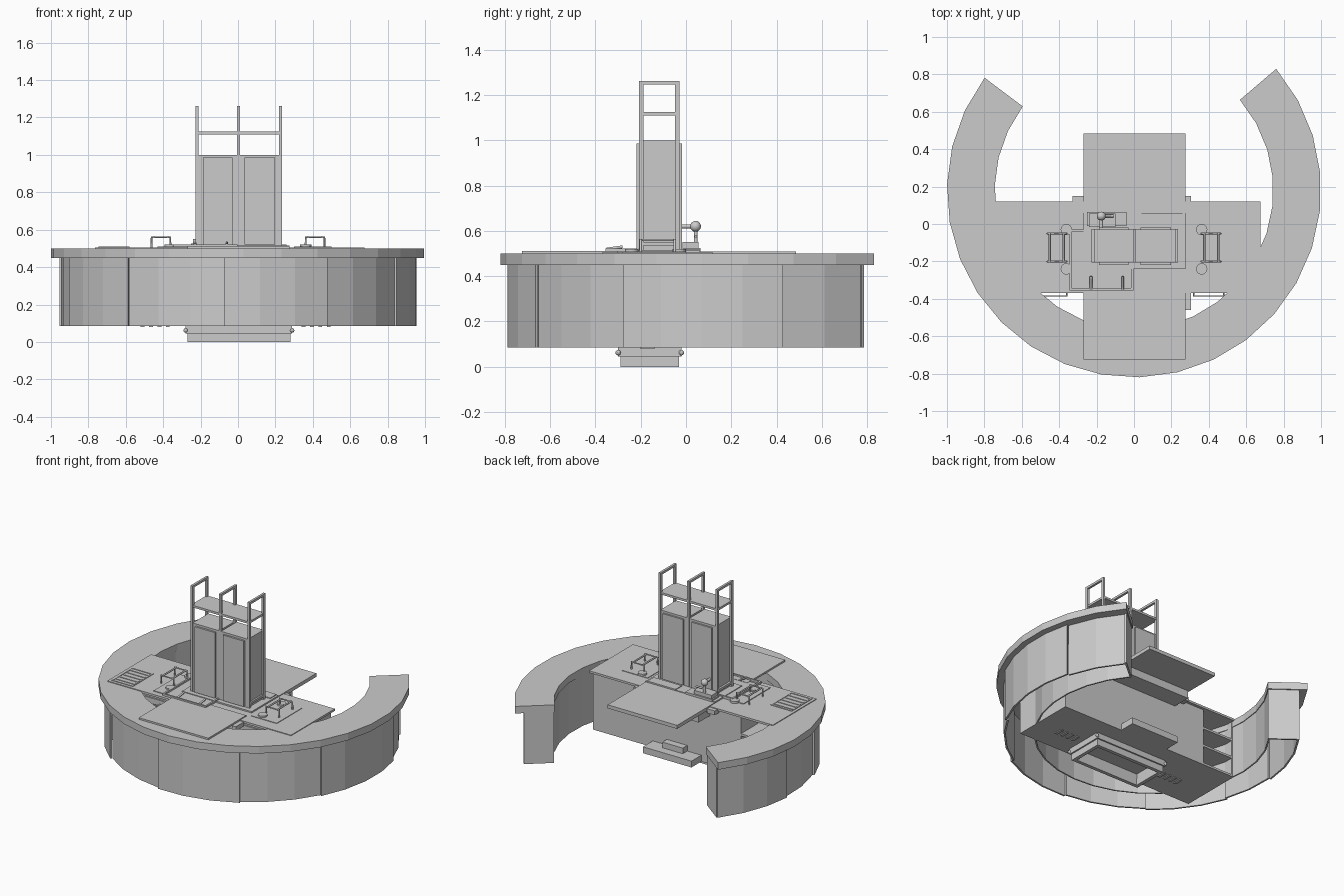
import bpy, bmesh, math
from mathutils import Vector

if "Cube" in bpy.data.objects:
    bpy.data.objects.remove(bpy.data.objects["Cube"])


def mesh_object(name, bm):
    bmesh.ops.recalc_face_normals(bm, faces=bm.faces)
    me = bpy.data.meshes.new(name)
    bm.to_mesh(me)
    bm.free()
    ob = bpy.data.objects.new(name, me)
    bpy.context.collection.objects.link(ob)
    return ob


def add_box(bm, x0, x1, y0, y1, z0, z1):
    vs = bmesh.ops.create_cube(bm, size=1)["verts"]
    for v in vs:
        v.co = Vector(((x0 + x1) / 2 + v.co.x * (x1 - x0),
                       (y0 + y1) / 2 + v.co.y * (y1 - y0),
                       (z0 + z1) / 2 + v.co.z * (z1 - z0)))


def boxes(name, *dims):
    bm = bmesh.new()
    for d in dims:
        add_box(bm, *d)
    return mesh_object(name, bm)


def arc(name, cy, r0, r1, a0, a1, z0, z1, n):
    """Closed sector of a ring, angles in degrees."""
    bm = bmesh.new()
    rows = []
    for i in range(n + 1):
        a = math.radians(a0 + (a1 - a0) * i / n)
        c, s = math.cos(a), math.sin(a)
        rows.append([bm.verts.new((r * c, cy + r * s, z))
                     for r, z in ((r0, z0), (r1, z0), (r1, z1), (r0, z1))])
    for p, q in zip(rows, rows[1:]):
        for k in range(4):
            bm.faces.new((p[k], p[(k + 1) % 4], q[(k + 1) % 4], q[k]))
    bm.faces.new(rows[0])
    bm.faces.new(rows[-1])
    return mesh_object(name, bm)


def rod(name, pts, r=0.006):
    cu = bpy.data.curves.new(name, "CURVE")
    cu.dimensions = "3D"
    cu.bevel_depth = r
    cu.bevel_resolution = 1
    cu.use_fill_caps = True
    sp = cu.splines.new("POLY")
    sp.points.add(len(pts) - 1)
    for p, co in zip(sp.points, pts):
        p.co = (*co, 1)
    ob = bpy.data.objects.new(name, cu)
    bpy.context.collection.objects.link(ob)


def disc(name, x, y, z, r, h):
    bpy.ops.mesh.primitive_cylinder_add(vertices=20, radius=r, depth=h, location=(x, y, z))
    bpy.context.object.name = name


def frame(name, x0, x1, y0, y1, z0, z1, t):
    """Open rectangular frame lying flat."""
    return boxes(name, (x0, x1, y0, y0 + t, z0, z1), (x0, x1, y1 - t, y1, z0, z1),
                 (x0, x0 + t, y0 + t, y1 - t, z0, z1), (x1 - t, x1, y0 + t, y1 - t, z0, z1))


# Curved bar: top, stepped outer panels, inner wall, closed ends
A0, A1 = 40.5, -217
arc("bar_top", 0.18, 0.745, 1.0, A0, A1, 0.45, 0.5, 22)
steps = [40.5, 16, -27.6, -60, -94.5, -128, -161, -184, -217]
for i, (a, b) in enumerate(zip(steps, steps[1:])):
    r = 0.957 if i % 2 else 0.943
    arc("bar_panel", 0.165, r - 0.012, r, a, b, 0.085, 0.45, max(2, round((a - b) / 11.7)))
arc("bar_inner_wall", 0.18, 0.75, 0.76, A0 - 1, A1 + 1, 0.085, 0.45, 22)
for a in (A0, A1 + 0.8):
    arc("bar_end", 0.17, 0.752, 0.948, a, a - 0.8, 0.085, 0.45, 1)

# Island cabinet with open shelves at the left rear
boxes("island_cabinet", (-0.5, 0.66, -0.35, 0.1, 0.085, 0.49))
boxes("open_shelves", (-0.75, -0.5, -0.35, -0.335, 0.085, 0.49),
      (-0.75, -0.735, -0.335, 0.1, 0.085, 0.49),
      *[(-0.735, -0.5, -0.335, 0.1, z, z + 0.015) for z in (0.085, 0.22, 0.35)])
boxes("island_top", (-0.765, 0.675, -0.37, 0.12, 0.49, 0.505))
for x in (-0.44, 0.4):
    for z in (0.12, 0.24, 0.36):
        boxes("drawer_front", (x - 0.13, x + 0.13, -0.36, -0.35, z, z + 0.11))
        rod("drawer_handle", [(x - 0.08, -0.36, z + 0.08), (x - 0.08, -0.385, z + 0.08),
                              (x + 0.08, -0.385, z + 0.08), (x + 0.08, -0.36, z + 0.08)], 0.005)

# Front and rear leaves
boxes("front_leaf", (-0.27, 0.275, -0.725, -0.3, 0.5, 0.512))
boxes("rear_leaf", (-0.27, 0.275, 0.05, 0.485, 0.485, 0.51))
boxes("rear_leaf_apron", (-0.26, 0.265, 0.1, 0.23, 0.43, 0.485))
boxes("leaf_brackets", (-0.33, -0.27, 0.1, 0.15, 0.47, 0.5), (0.275, 0.305, 0.1, 0.15, 0.47, 0.5),
      (0.275, 0.305, -0.46, -0.37, 0.47, 0.5))

# Rear step and plinth
boxes("rear_step", (-0.19, 0.19, 0.1, 0.21, 0.085, 0.13), (-0.08, 0.08, 0.1, 0.15, 0.13, 0.17))
frame("plinth", -0.27, 0.28, -0.29, -0.03, 0, 0.05, 0.025)
frame("plinth_collar", -0.28, 0.29, -0.3, -0.02, 0.045, 0.085, 0.03)
for x in (-0.28, 0.29):
    for y in (-0.3, -0.02):
        bpy.ops.mesh.primitive_uv_sphere_add(segments=10, ring_count=6, radius=0.012, location=(x, y, 0.062))
        bpy.context.object.name = "plinth_bolt"
for x in (-0.44, 0.42):
    for k in range(4):
        boxes("bottom_vent", (x - 0.08 + k * 0.045, x - 0.06 + k * 0.045, -0.2, -0.14, 0.079, 0.085))

# Central tower: two cupboards, doors, three loop frames and a shelf
boxes("tower_base", (-0.27, 0.275, -0.24, 0.06, 0.5, 0.515))
for x0, x1 in ((-0.212, -0.004), (0.01, 0.222)):
    boxes("tower_cupboard", (x0, x1, -0.205, -0.03, 0.51, 1.0))
    for y0, y1 in ((-0.218, -0.205), (-0.03, -0.018)):
        boxes("tower_door", (x0 + 0.025, x1 - 0.025, y0, y1, 0.52, 0.985))
for x in (-0.219, 0.003, 0.226):
    boxes("tower_loop", *[(x - 0.008, x + 0.008, y, y + 0.02, 0.51, 1.262) for y in (-0.207, -0.048)],
          *[(x - 0.008, x + 0.008, -0.187, -0.048, z, z + 0.016) for z in (0.535, 1.246)])
boxes("tower_shelf", (-0.225, 0.23, -0.205, -0.03, 1.11, 1.125))

# Left sink area: plate and rim
boxes("work_plate", (-0.43, -0.01, -0.33, -0.03, 0.5, 0.51))
frame("sink_rim", -0.345, -0.003, -0.355, -0.03, 0.508, 0.522, 0.012)
for x in (-0.23, -0.06):
    rod("sink_lever", [(x, -0.35, 0.52), (x, -0.28, 0.53)], 0.007)
boxes("right_plate", (0.3, 0.5, -0.28, 0.0, 0.5, 0.509))
boxes("rear_plate", (0.04, 0.26, -0.01, 0.06, 0.51, 0.52), (-0.25, -0.04, -0.01, 0.065, 0.51, 0.525))

# Rails and burners, mirrored left and right
for s in (-1, 1):
    for y in (-0.05, -0.2):
        rod("rail_arch", [(s * 0.362, y, 0.5), (s * 0.362, y, 0.56),
                          (s * 0.462, y, 0.56), (s * 0.462, y, 0.5)])
    for x in (0.375, 0.45):
        rod("rail_bar", [(s * x, -0.205, 0.56), (s * x, -0.045, 0.56)])
    for y in (-0.03, -0.24):
        disc("burner", s * 0.362, y, 0.513, 0.03, 0.014)

# Draining grille
frame("grille_frame", -0.745, -0.58, -0.35, -0.12, 0.503, 0.509, 0.008)
for k in range(5):
    y = -0.32 + k * 0.04
    boxes("grille_slat", (-0.735, -0.59, y, y + 0.018, 0.503, 0.509))

# Tap with round head
boxes("tap_base", (-0.24, -0.1, -0.015, 0.055, 0.515, 0.55))
rod("tap_post", [(-0.175, 0.043, 0.54), (-0.175, 0.043, 0.62)], 0.01)
rod("tap_arm", [(-0.175, 0.04, 0.62), (-0.175, -0.018, 0.62)], 0.01)
rod("tap_spout", [(-0.175, 0.043, 0.575), (-0.11, 0.043, 0.575)], 0.007)
bpy.ops.mesh.primitive_uv_sphere_add(segments=16, ring_count=10, radius=0.024, location=(-0.175, 0.042, 0.62))
bpy.context.object.name = "tap_head"
bpy.ops.object.shade_smooth_by_angle()
